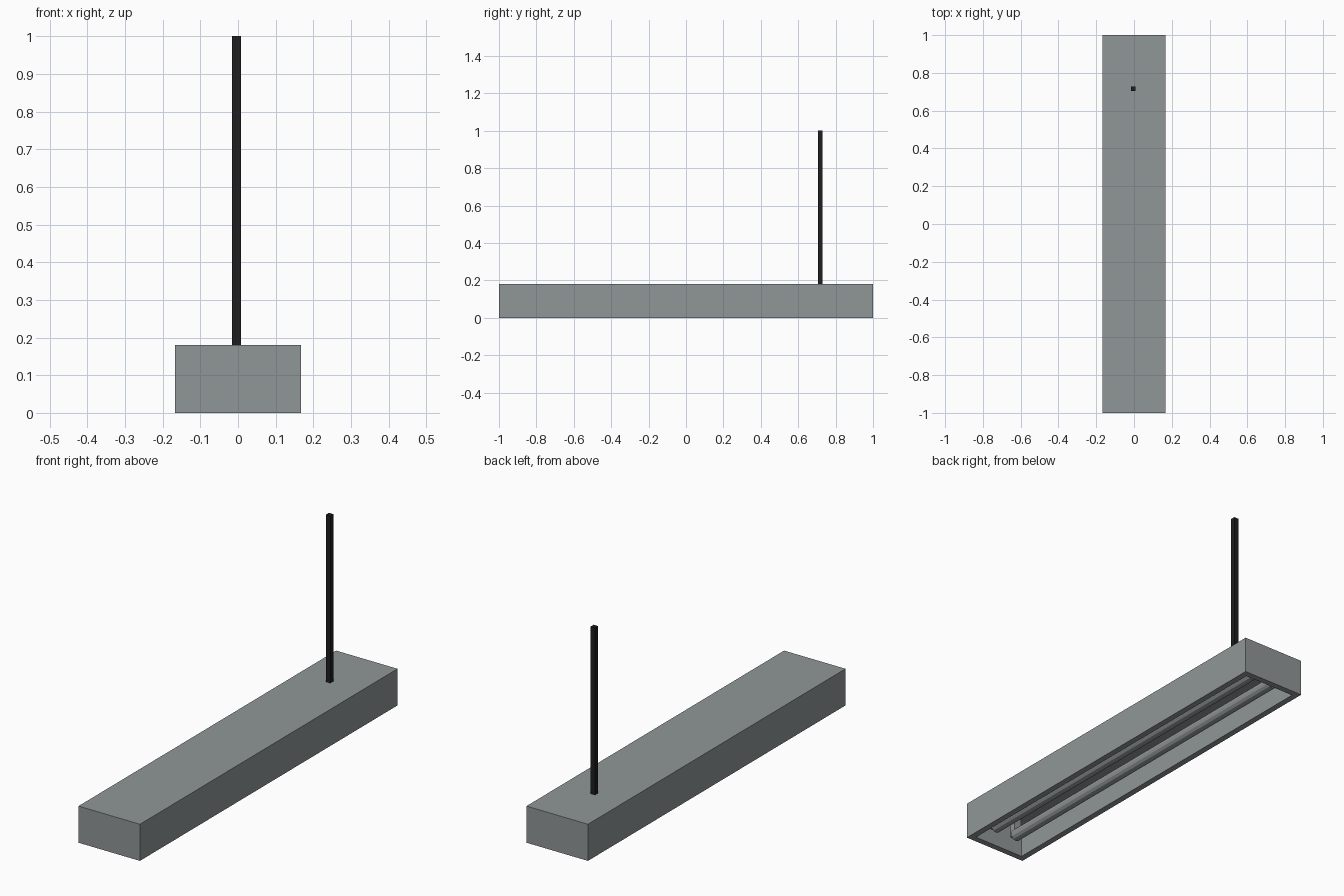
import bpy, bmesh, math
from mathutils import Matrix

if "Cube" in bpy.data.objects:
    bpy.data.objects.remove(bpy.data.objects["Cube"])


def material(name, rgb):
    m = bpy.data.materials.new(name)
    m.diffuse_color = (*rgb, 1)
    m.use_nodes = True
    m.node_tree.nodes["Principled BSDF"].inputs["Base Color"].default_value = m.diffuse_color
    return m


GREY = material("housing grey", (0.28, 0.305, 0.31))
BLACK = material("rod black", (0.013, 0.013, 0.013))


def finish(name, bm, mat):
    bmesh.ops.recalc_face_normals(bm, faces=bm.faces)
    me = bpy.data.meshes.new(name)
    bm.to_mesh(me)
    bm.free()
    me.materials.append(mat)
    ob = bpy.data.objects.new(name, me)
    bpy.context.collection.objects.link(ob)
    return ob


def box_mesh(center, size):
    bm = bmesh.new()
    bmesh.ops.create_cube(bm, size=1, matrix=Matrix.Translation(center) @ Matrix.Diagonal((*size, 1)))
    return bm


# Housing: box with the underside inset to a rim and pushed up into a recess
RIM, DEPTH = 0.03, 0.15
bm = box_mesh((0, 0, 0.09), (0.334, 2, 0.18))
bm.normal_update()
under = [f for f in bm.faces if f.normal.z < -0.9]
bmesh.ops.inset_region(bm, faces=under, thickness=RIM, use_even_offset=True)
ext = bmesh.ops.extrude_face_region(bm, geom=under)
bmesh.ops.translate(bm, vec=(0, 0, DEPTH), verts=[v for v in ext["geom"] if isinstance(v, bmesh.types.BMVert)])
bmesh.ops.delete(bm, geom=[f for f in under if f.is_valid], context='FACES_ONLY')
finish("housing", bm, GREY)

# Hanging rod
finish("hanging_rod", box_mesh((-0.004, 0.717, 0.588), (0.024, 0.024, 0.826)), BLACK)

# Two tubes, each held by a socket at either end
for side, x in (("left", -0.06), ("right", 0.06)):
    bm = bmesh.new()
    bmesh.ops.create_cone(bm, cap_ends=True, segments=12, radius1=0.028, radius2=0.028, depth=1.84,
                          matrix=Matrix.Translation((x, 0, 0.06)) @ Matrix.Rotation(math.pi / 2, 4, 'X'))
    finish(side + "_tube", bm, GREY)
    for end, s in (("front", -1), ("back", 1)):
        finish(f"{side}_{end}_socket", box_mesh((x, s * 0.92, 0.1), (0.04, 0.03, 0.1)), GREY)
